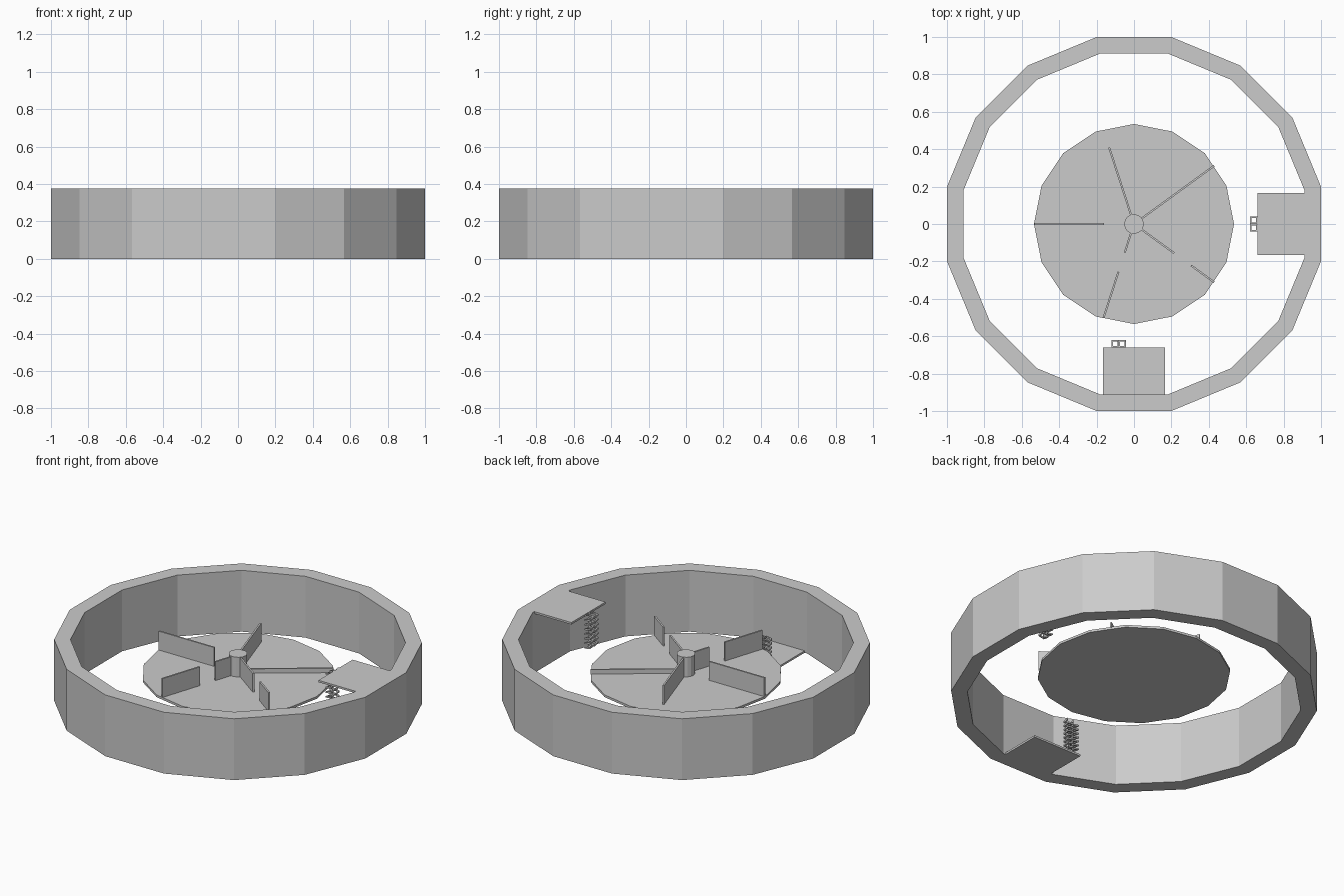
import bpy, bmesh, math
from mathutils import Matrix, Vector

if "Cube" in bpy.data.objects:
    bpy.data.objects.remove(bpy.data.objects["Cube"])

grey = bpy.data.materials.new("light grey")
grey.diffuse_color = (0.6, 0.6, 0.6, 1)
grey.use_nodes = True
grey.node_tree.nodes["Principled BSDF"].inputs["Base Color"].default_value = grey.diffuse_color


def finish(name, bm):
    bmesh.ops.recalc_face_normals(bm, faces=bm.faces)
    mesh = bpy.data.meshes.new(name)
    bm.to_mesh(mesh)
    bm.free()
    mesh.materials.append(grey)
    ob = bpy.data.objects.new(name, mesh)
    bpy.context.collection.objects.link(ob)
    return ob


def box(name, lo, hi, turn=0.0):
    bm = bmesh.new()
    bmesh.ops.create_cube(bm, size=1)
    lo, hi = Vector(lo), Vector(hi)
    size = hi - lo
    bm.transform(Matrix.Rotation(turn, 4, 'Z') @ Matrix.Translation((lo + hi) / 2)
                 @ Matrix.Diagonal((*size, 1)))
    return finish(name, bm)


def cylinder(name, radius, z0, z1, sides):
    bm = bmesh.new()
    bmesh.ops.create_cone(bm, cap_ends=True, segments=sides, radius1=radius,
                          radius2=radius, depth=z1 - z0)
    bm.transform(Matrix.Translation((0, 0, (z0 + z1) / 2)))
    return finish(name, bm)


def sweep(bm, sections, closed):
    """Skin a run of four-point cross-sections."""
    rows = [[bm.verts.new(p) for p in s] for s in sections]
    pairs = list(zip(rows, rows[1:])) + ([(rows[-1], rows[0])] if closed else [])
    for a, b in pairs:
        for k in range(4):
            bm.faces.new((a[k], a[(k + 1) % 4], b[(k + 1) % 4], b[k]))
    if not closed:
        bm.faces.new(rows[0])
        bm.faces.new(rows[-1])


# Outer wall: sixteen-sided ring with flats on the axes
H = 0.375
bm = bmesh.new()
sections = []
for i in range(16):
    a = math.radians(11.25 + 22.5 * i)
    c, s = math.cos(a), math.sin(a)
    sections.append([(r * c, r * s, z) for r, z in
                     ((1.0196, 0), (1.0196, H), (0.929, H), (0.929, 0))])
sweep(bm, sections, True)
finish("outer_wall", bm)

# Central floating disc and hub
FLOOR = 0.18
cylinder("central_disc", 0.535, 0.166, FLOOR, 16)
cylinder("hub", 0.052, FLOOR, 0.30, 16)

# Radial partitions: angle, inner radius, outer radius, top height
partitions = [
    (36, 0.04, 0.53, 0.207),
    (108, 0.04, 0.43, 0.295),
    (180, 0.16, 0.533, 0.295),
    (252, 0.04, 0.16, 0.295),
    (252, 0.268, 0.527, 0.295),
    (324, 0.04, 0.265, 0.295),
    (324, 0.377, 0.53, 0.295),
]
for i, (deg, r0, r1, top) in enumerate(partitions):
    box(f"partition_{i + 1}", (r0, -0.005, FLOOR - 0.004), (r1, 0.005, top),
        math.radians(deg))

# Landings: upper one flush with the rim, lower one flush with the base
box("upper_landing", (0.66, -0.165, H - 0.012), (0.95, 0.165, H))
box("lower_landing", (-0.165, -0.95, 0), (0.165, -0.66, 0.012))


# Square spiral stairs around an open well
def spiral_stair(name, x, y, z0, z1, turns=7):
    bm = bmesh.new()
    n = turns * 4
    thick = 0.010
    sections = []
    for i in range(n + 1):
        a = math.radians(45 + 90 * i)
        z = z0 + (z1 - z0 - thick) * i / n
        dx = math.copysign(1, math.cos(a))
        dy = math.copysign(1, math.sin(a))
        sections.append([(x + h * dx, y + h * dy, z + t) for h, t in
                         ((0.0195, 0), (0.0195, thick), (0.012, thick), (0.012, 0))])
    sweep(bm, sections, False)
    finish(name, bm)


for i, d in enumerate((-0.0195, 0.0195)):
    spiral_stair(f"upper_stair_{i + 1}", 0.64, d, 0.168, H)
    spiral_stair(f"lower_stair_{i + 1}", -0.082 + d, -0.64, 0.0, 0.185)
